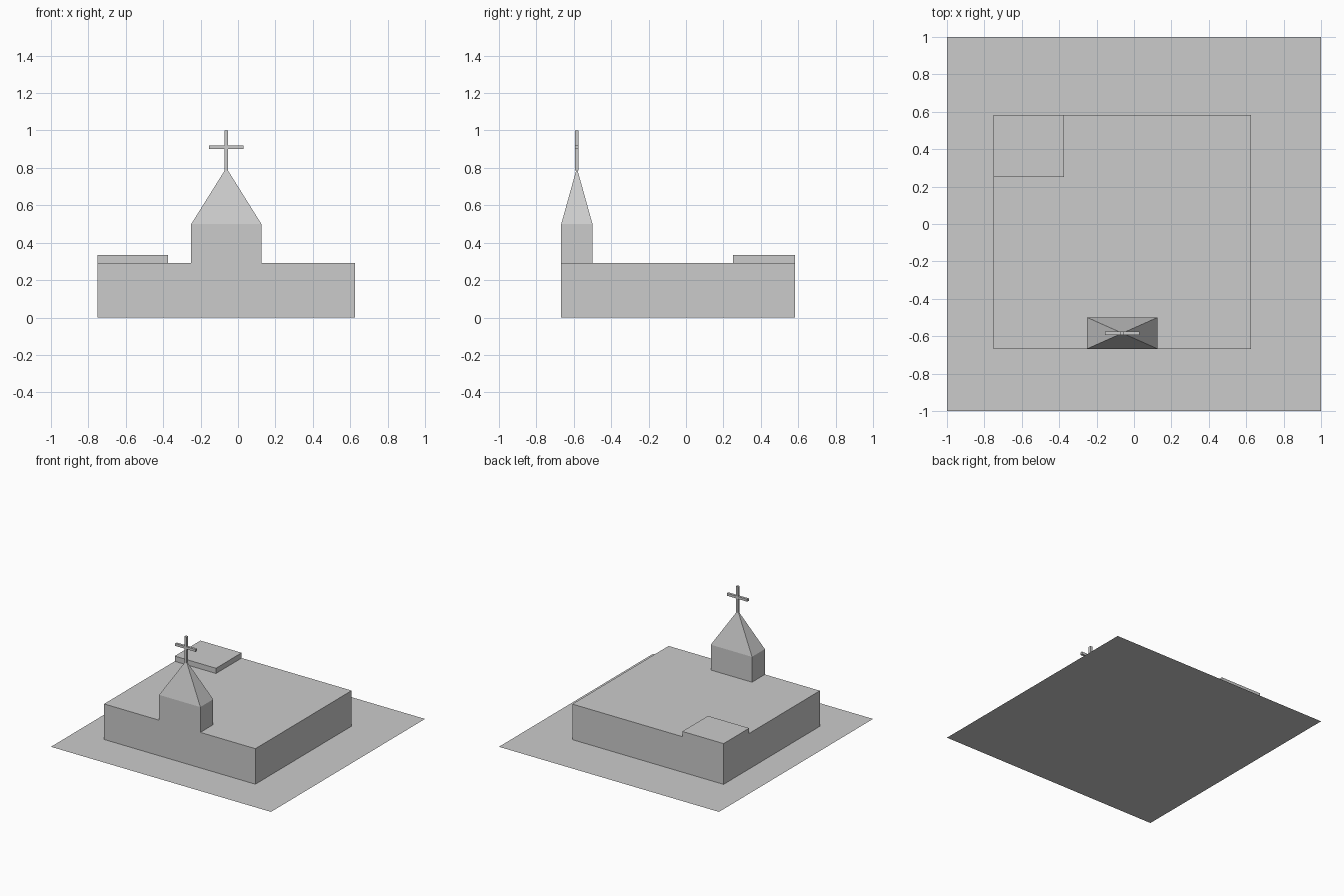
import bpy, bmesh
from mathutils import Vector

if "Cube" in bpy.data.objects:
    bpy.data.objects.remove(bpy.data.objects["Cube"])


def make_object(name, bm):
    bmesh.ops.recalc_face_normals(bm, faces=bm.faces[:])
    mesh = bpy.data.meshes.new(name)
    bm.to_mesh(mesh)
    bm.free()
    obj = bpy.data.objects.new(name, mesh)
    bpy.context.collection.objects.link(obj)
    return obj


def box(name, lo, hi, hidden=()):
    """Box between two corners; 'hidden' names the z ends (-1 or 1) left open."""
    lo, hi = Vector(lo), Vector(hi)
    bm = bmesh.new()
    bmesh.ops.create_cube(bm, size=1)
    bm.normal_update()
    drop = [f for f in bm.faces if round(f.normal.z) in hidden and abs(f.normal.z) > 0.5]
    bmesh.ops.scale(bm, vec=hi - lo, verts=bm.verts[:])
    bmesh.ops.translate(bm, vec=(lo + hi) / 2, verts=bm.verts[:])
    bmesh.ops.recalc_face_normals(bm, faces=bm.faces[:])
    bmesh.ops.delete(bm, geom=drop, context='FACES')
    return make_object(name, bm)


# key dimensions
front, back = -0.667, 0.583
tower_back = -0.5
cx, cy = -0.0625, (front + tower_back) / 2
roof_z, eave_z, apex_z = 0.292, 0.5, 0.8

# flat site
bm = bmesh.new()
bmesh.ops.create_grid(bm, x_segments=1, y_segments=1, size=1)
site = make_object("site_plane", bm)
if site.data.polygons[0].normal.z < 0:
    site.data.flip_normals()

# main hall and raised corner of the roof
box("main_hall", (-0.75, front, 0), (0.625, back, roof_z), hidden=(-1,))
box("raised_roof_corner", (-0.75, 0.25, roof_z), (-0.375, back, 0.335), hidden=(-1,))

# bell tower, flush with the front wall
box("bell_tower", (-0.25, front, roof_z), (0.125, tower_back, eave_z), hidden=(-1, 1))

# four-sided spire
bm = bmesh.new()
base = [bm.verts.new((x, y, eave_z)) for x, y in
        ((-0.25, front), (0.125, front), (0.125, tower_back), (-0.25, tower_back))]
apex = bm.verts.new((cx, cy, apex_z))
for i in range(4):
    bm.faces.new((base[i], base[(i + 1) % 4], apex))
make_object("spire", bm)

# cross on top
t = 0.01
box("cross_post", (cx - t, cy - t, 0.785), (cx + t, cy + t, 1.0))
box("cross_bar", (cx - 0.0925, cy - t, 0.9), (cx + 0.0925, cy + t, 0.92))
